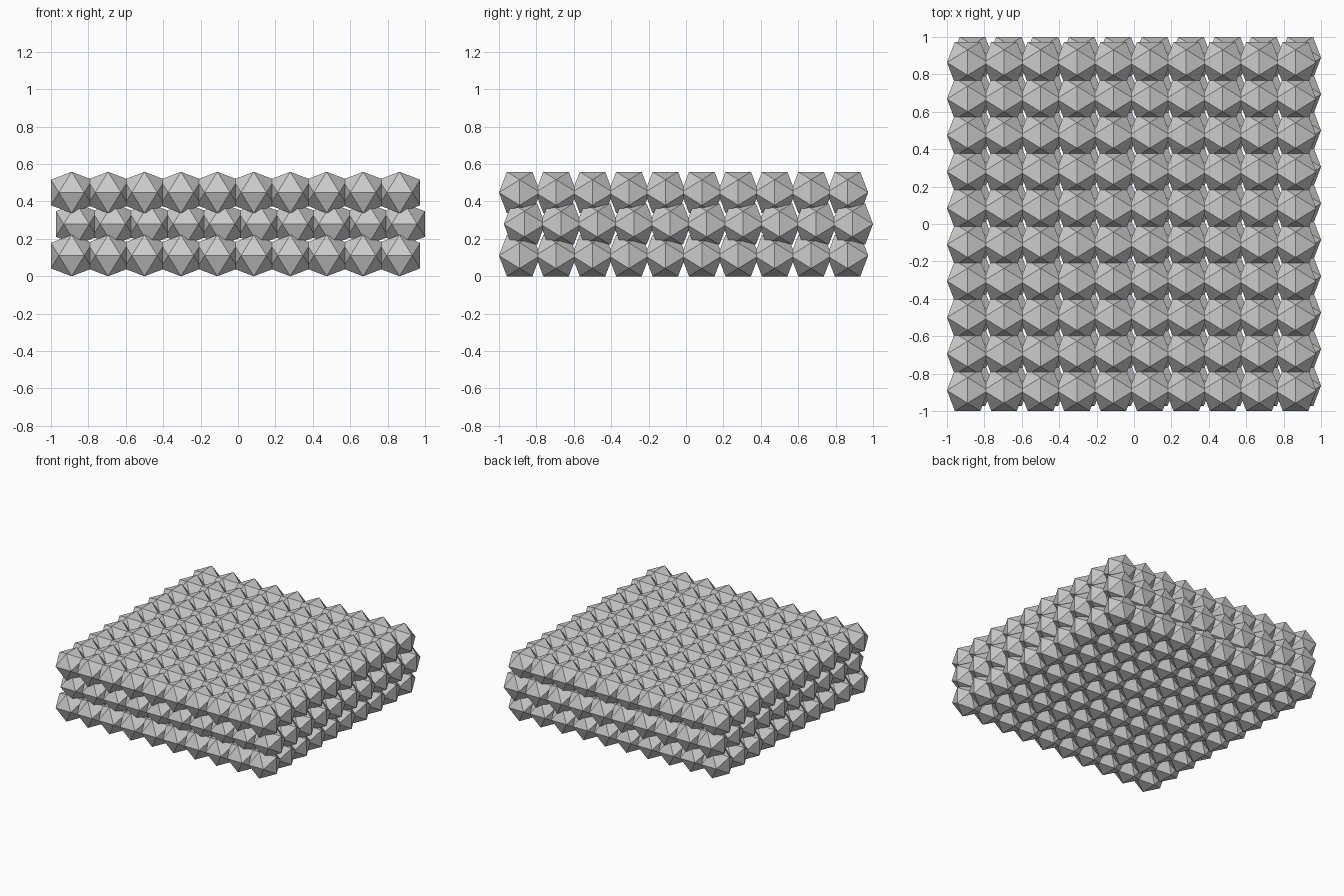
import bpy
import bmesh
import math

default_cube = bpy.data.objects.get("Cube")
if default_cube:
    bpy.data.objects.remove(default_cube, do_unlink=True)

COUNT, LAYERS = 10, 3          # cells per side, stacked layers
RADIUS = 0.12986               # circumscribed radius of one cell
SPACING = RADIUS * 1.5         # neighbours overlap slightly
LAYER_RISE = RADIUS * 1.3
LAYER_SHIFT = RADIUS * 0.2     # middle layer steps sideways

GOLDEN = (1 + math.sqrt(5)) / 2
HALF = RADIUS * GOLDEN / math.sqrt(1 + GOLDEN ** 2)   # half extent along each axis
EDGE = HALF / GOLDEN                                  # half edge length

# Single flat colour
grey = bpy.data.materials.new("light_grey")
grey.use_nodes = True
colour = (0.6, 0.6, 0.6, 1)
grey.diffuse_color = colour
grey.node_tree.nodes["Principled BSDF"].inputs["Base Color"].default_value = colour


def icosahedron_mesh():
    """Icosahedron from three crossed golden rectangles."""
    bm = bmesh.new()
    for a in (-EDGE, EDGE):
        for b in (-HALF, HALF):
            for point in ((0, a, b), (a, b, 0), (b, 0, a)):
                bm.verts.new(point)
    bmesh.ops.convex_hull(bm, input=bm.verts[:])
    bmesh.ops.recalc_face_normals(bm, faces=bm.faces[:])
    mesh = bpy.data.meshes.new("icosahedron")
    bm.to_mesh(mesh)
    bm.free()
    mesh.materials.append(grey)
    return mesh


def add_array(obj, name, offset):
    array = obj.modifiers.new(name, 'ARRAY')
    array.count = COUNT
    array.use_relative_offset = False
    array.use_constant_offset = True
    array.constant_offset_displace = offset


# Stacked layers, each a square grid of the same cell
cell = icosahedron_mesh()
for level, name in enumerate(("bottom_layer", "middle_layer", "top_layer")[:LAYERS]):
    layer = bpy.data.objects.new(name, cell)
    bpy.context.collection.objects.link(layer)
    start = -1 + HALF + LAYER_SHIFT * (level % 2)
    layer.location = (start, start, HALF + LAYER_RISE * level)
    add_array(layer, "columns", (SPACING, 0, 0))
    add_array(layer, "rows", (0, SPACING, 0))
